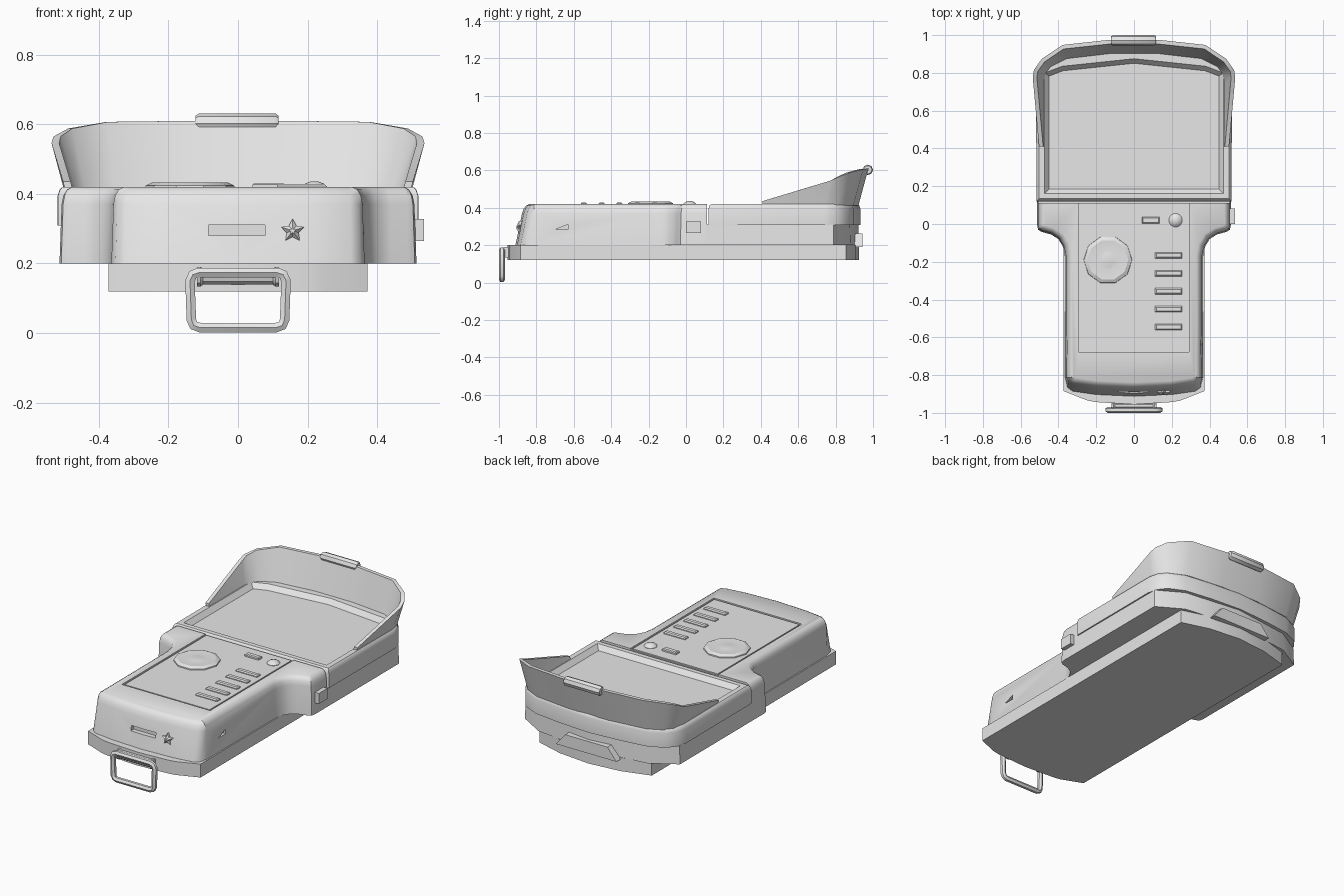
import bpy, bmesh, math
from mathutils import Vector

cube = bpy.data.objects.get("Cube")
if cube:
    bpy.data.objects.remove(cube, do_unlink=True)

grey = bpy.data.materials.new("light_grey")
grey.use_nodes = True
grey.diffuse_color = (0.8, 0.8, 0.8, 1)
grey.node_tree.nodes["Principled BSDF"].inputs["Base Color"].default_value = (0.8, 0.8, 0.8, 1)


def activate(ob):
    bpy.ops.object.select_all(action='DESELECT')
    ob.select_set(True)
    bpy.context.view_layer.objects.active = ob


def smooth(ob, angle=35):
    activate(ob)
    bpy.ops.object.shade_smooth_by_angle(angle=math.radians(angle))


def loft(name, rings, closed=False):
    """Skin between equal rings of points; cap the ends or close the loop."""
    bm = bmesh.new()
    vs = [[bm.verts.new(p) for p in r] for r in rings]
    n = len(rings[0])
    for a, b in zip(vs, vs[1:]):
        for i in range(n):
            j = (i + 1) % n
            bm.faces.new((a[i], a[j], b[j], b[i]))
    bm.faces.new(vs[0])
    bm.faces.new(vs[-1])
    bmesh.ops.recalc_face_normals(bm, faces=bm.faces)
    me = bpy.data.meshes.new(name)
    bm.to_mesh(me)
    bm.free()
    me.materials.append(grey)
    ob = bpy.data.objects.new(name, me)
    bpy.context.collection.objects.link(ob)
    return ob


def mirrored(half):
    return half + [(-p[0], *p[1:]) for p in reversed(half) if p[0] > 1e-6]


def inset(pts, d):
    """Move a counter-clockwise outline inwards by d."""
    out = []
    for i, p in enumerate(pts):
        p, a, b = Vector(p), Vector(pts[i - 1]), Vector(pts[(i + 1) % len(pts)])
        e, f = (p - a).normalized(), (b - p).normalized()
        n1, n2 = Vector((-e.y, e.x)), Vector((-f.y, f.x))
        q = p + (n1 + n2) * (d / (1 + n1.dot(n2)))
        out.append((q.x, q.y))
    return out


def layers(name, outline, steps, slope=0):
    """Stack inset copies of an outline; slope leans the front end back."""
    rings = []
    for z, d in steps:
        rings.append([(x, y + (slope * (z - steps[0][0]) if y < -0.82 else 0), z)
                      for x, y in inset(outline, d)])
    return loft(name, rings)


def rect(x0, x1, y0, y1):
    return [(x0, y0), (x1, y0), (x1, y1), (x0, y1)]


def box(name, x0, x1, y0, y1, z0, z1, bevel=0.0):
    steps = [(z0, 0), (z1 - bevel, 0), (z1, bevel)] if bevel else [(z0, 0), (z1, 0)]
    return layers(name, rect(x0, x1, y0, y1), steps)


def disc(cx, cy, r, n):
    return [(cx + r * math.cos(2 * math.pi * i / n), cy + r * math.sin(2 * math.pi * i / n))
            for i in range(n)]


def cut(ob, cutter):
    cutter.hide_render = True
    m = ob.modifiers.new("cut", 'BOOLEAN')
    m.operation, m.solver, m.object = 'DIFFERENCE', 'EXACT', cutter
    activate(ob)
    bpy.ops.object.modifier_apply(modifier=m.name)
    bpy.data.objects.remove(cutter, do_unlink=True)


# Lower base tray with angled ends
base_half = [(0, -0.955), (0.2, -0.943), (0.245, -0.935), (0.372, -0.885),
             (0.372, 0.855), (0.2, 0.905), (0, 0.925)]
smooth(layers("base_tray", mirrored(base_half), [(0.12, 0), (0.2, 0)]), 20)

# Raised latch at the back of the tray
latch = [(-0.2, 0.19), (0.2, 0.19), (0.14, 0.262), (-0.14, 0.262)]
loft("rear_latch", [[(x, y, z) for x, z in latch] for y in (0.86, 0.943)])

# Main body: narrow grip flaring into a wide head
body_half = [(0, -0.912), (0.2, -0.903), (0.325, -0.885), (0.352, -0.865), (0.364, -0.815),
             (0.366, -0.17), (0.376, -0.12), (0.4, -0.08), (0.44, -0.055), (0.488, -0.042),
             (0.508, -0.03), (0.513, -0.005), (0.513, 0.1), (0.513, 0.79), (0.36, 0.88), (0, 0.925)]
body = layers("body", mirrored(body_half),
              [(0.2, 0), (0.37, 0.006), (0.395, 0.011), (0.412, 0.021), (0.42, 0.036)], 0.17)
cut(body, box("head_cutter", -0.7, 0.7, 0.112, 1.1, 0.31, 0.6))
cut(body, box("panel_cutter", -0.293, 0.29, -0.678, 0.2, 0.411, 0.6))
cut(body, box("slot_cutter", -0.085, 0.078, -1, -0.865, 0.28, 0.31))
tri = [(-0.7, 0.283), (-0.632, 0.283), (-0.632, 0.311)]
cut(body, loft("notch_cutter", [[(x, y, z) for y, z in tri] for x in (0.345, 0.45)]))
smooth(body)
loft("control_panel", [[(x, y, z) for x, y in rect(-0.283, 0.28, -0.668, 0.105)]
                       for z in (0.405, 0.418)])

# Screen housing with a sunken screen
head_half = [(0, 0.12), (0.517, 0.12), (0.518, 0.74), (0.503, 0.8), (0.465, 0.85),
             (0.37, 0.895), (0.2, 0.918), (0, 0.932)]
head = layers("screen_housing", mirrored(head_half),
              [(0.309, 0), (0.395, 0), (0.413, 0.006), (0.42, 0.014)])
screen_half = [(0, 0.162), (0.473, 0.162), (0.473, 0.8), (0.38, 0.835), (0, 0.875)]
cut(head, layers("screen_cutter", mirrored(screen_half), [(0.392, 0.024), (0.42, 0), (0.45, 0)]))
smooth(head)

# Flared sun hood: outer foot, outer rim, inner rim, inner foot per station
stations = [((0.497, 0.41, 0.412), (0.503, 0.41, 0.436)),
            ((0.5, 0.74, 0.412), (0.536, 0.775, 0.546)),
            ((0.487, 0.805, 0.412), (0.53, 0.815, 0.565)),
            ((0.452, 0.85, 0.412), (0.488, 0.875, 0.588)),
            ((0.36, 0.895, 0.412), (0.378, 0.948, 0.607)),
            ((0.13, 0.922, 0.412), (0.13, 0.975, 0.61))]
hood_rings = []
for i, (foot, rim) in enumerate(stations):
    a, b = Vector(stations[max(i - 1, 0)][0]), Vector(stations[min(i + 1, 5)][0])
    t = (b - a).normalized()
    inward = Vector((-t.y, t.x, 0)) * 0.022
    hood_rings.append([foot, rim, tuple(Vector(rim) + inward), tuple(Vector(foot) + inward)])
hood_rings += [[(-x, y, z) for x, y, z in r] for r in reversed(hood_rings)]
smooth(loft("sun_hood", hood_rings), 30)

# Pull tab on the hood rim
smooth(loft("hood_tab", [[(x, y, z) for y, z in disc(0.972, 0.603, r, 8)]
                         for x, r in ((-0.122, 0.022), (-0.112, 0.028), (0.108, 0.028), (0.116, 0.022))]))

# Key bars and small function key
for k in range(5):
    y = -0.166 - 0.095 * k
    box(f"key_bar_{k + 1}", 0.112, 0.254, y - 0.016, y + 0.016, 0.41, 0.429, 0.006)
box("function_key", 0.042, 0.134, 0.003, 0.036, 0.41, 0.432, 0.005)

# Round button
smooth(loft("round_button", [[(x, y, z) for x, y in disc(0.22, 0.02, r, 14)]
                             for z, r in ((0.41, 0.036), (0.42, 0.036), (0.43, 0.026), (0.436, 0.01))]))

# Faceted direction pad with a raised centre
smooth(loft("direction_pad", [[(x, y, z) for x, y in disc(-0.138, -0.19, r, 10)]
                              for z, r in ((0.41, 0.13), (0.424, 0.127), (0.433, 0.108),
                                           (0.428, 0.05), (0.431, 0.036))]), 25)

# Side port
box("side_port", 0.5, 0.535, 0.0, 0.081, 0.265, 0.328)

# Star-shaped socket on the front
star = [(0.157 + r * math.sin(i * math.pi / 5), 0.294 + r * math.cos(i * math.pi / 5))
        for i, r in enumerate([0.035, 0.018] * 5)]
loft("front_socket", [[(0.157 + (x - 0.157) * s, y, 0.294 + (z - 0.294) * s) for x, z in star]
                      for y, s in ((-0.87, 1), (-0.893, 1), (-0.905, 0.3))])

# Strap hinge and its wire loop
smooth(loft("strap_hinge", [[(x, y, z) for y, z in disc(-0.962, 0.162, r, 10)]
                            for x, r in ((-0.118, 0.03), (-0.108, 0.03), (-0.1, 0.024),
                                         (0.1, 0.024), (0.108, 0.03), (0.118, 0.03))]))
loop_half = [(0.11, 0.016), (0.127, 0.022), (0.134, 0.038), (0.138, 0.15), (0.13, 0.168), (0.112, 0.174)]
curve = bpy.data.curves.new("strap_loop", 'CURVE')
curve.dimensions = '3D'
curve.bevel_depth = 0.016
curve.bevel_resolution = 1
spline = curve.splines.new('POLY')
path = mirrored(loop_half)
spline.points.add(len(path) - 1)
for p, (x, z) in zip(spline.points, path):
    p.co = (x, -0.984, z, 1)
spline.use_cyclic_u = True
curve.materials.append(grey)
strap = bpy.data.objects.new("strap_loop", curve)
bpy.context.collection.objects.link(strap)
activate(strap)
bpy.ops.object.convert(target='MESH')
smooth(bpy.context.view_layer.objects.active, 50)
